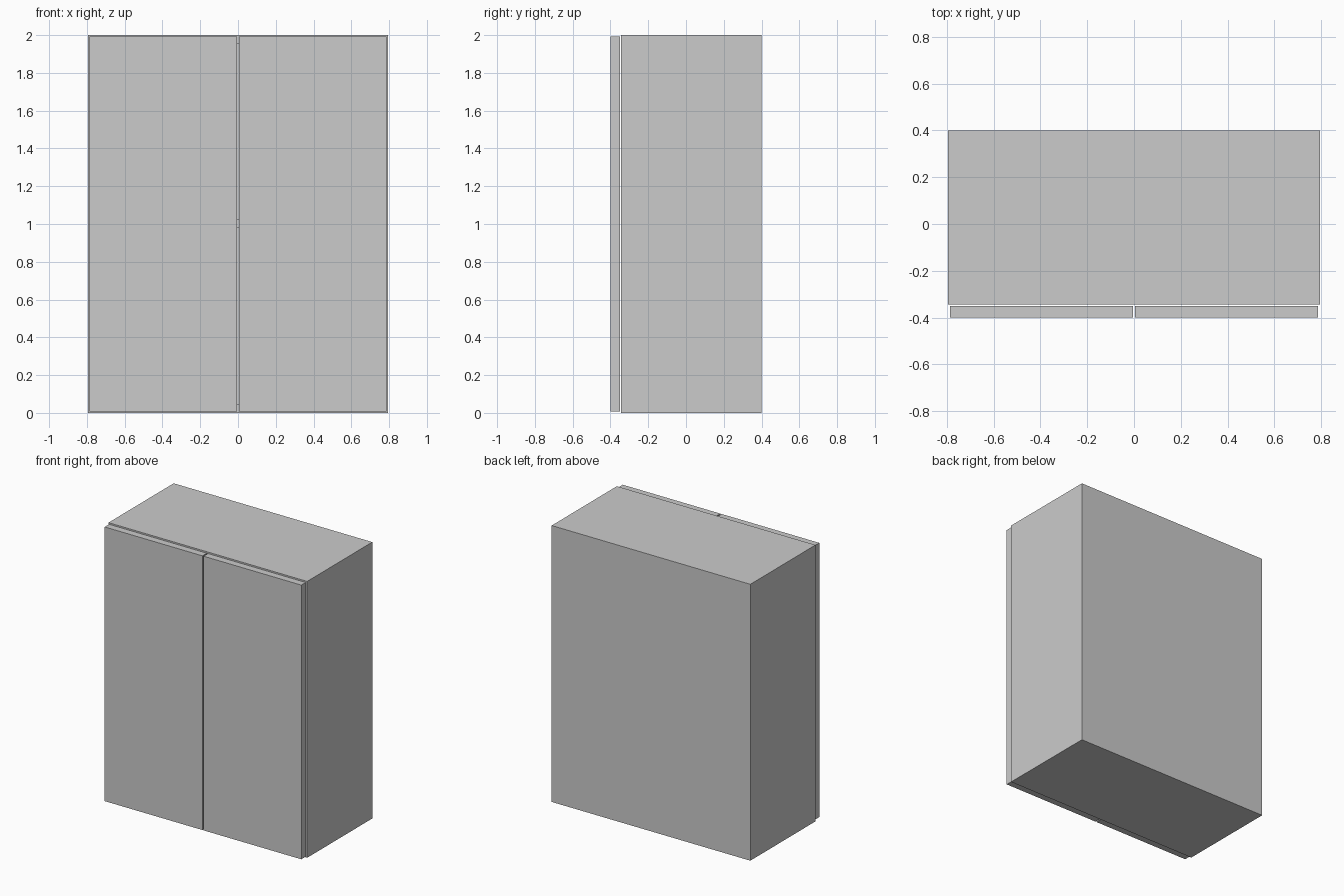
import bpy
import bmesh
from mathutils import Matrix, Vector

if "Cube" in bpy.data.objects:
    bpy.data.objects.remove(bpy.data.objects["Cube"])


def box(name, x, y, z):
    """Add a box spanning the given (min, max) ranges."""
    bm = bmesh.new()
    centre = Vector([(a + b) / 2 for a, b in (x, y, z)])
    size = [b - a for a, b in (x, y, z)]
    bmesh.ops.create_cube(bm, size=1, matrix=Matrix.Translation(centre) @ Matrix.Diagonal((*size, 1)))
    mesh = bpy.data.meshes.new(name)
    bm.to_mesh(mesh)
    bm.free()
    obj = bpy.data.objects.new(name, mesh)
    bpy.context.collection.objects.link(obj)
    return obj


W, H, T = 0.795, 2.0, 0.045      # half width, height, board thickness
FRONT, BACK = -0.345, 0.4        # carcass depth range
INNER = W - T

# Side panels and doors, left and right
for side, s in (("left", -1), ("right", 1)):
    box(side + "_side_panel", sorted((s * INNER, s * W)), (FRONT, BACK), (0, H))
    box(side + "_door", sorted((s * 0.005, s * 0.787)), (-0.4, -0.35), (0.008, H - 0.008))

# Bottom, top and back boards between the sides
box("bottom_panel", (-INNER, INNER), (FRONT, BACK), (0, T))
box("top_panel", (-INNER, INNER), (FRONT, BACK), (H - T, H))
box("back_panel", (-INNER, INNER), (BACK - 0.02, BACK), (T, H - T))

# Middle shelf seen through the door gap
box("shelf", (-INNER, INNER), (FRONT, BACK - 0.02), (0.98, 0.98 + T))
